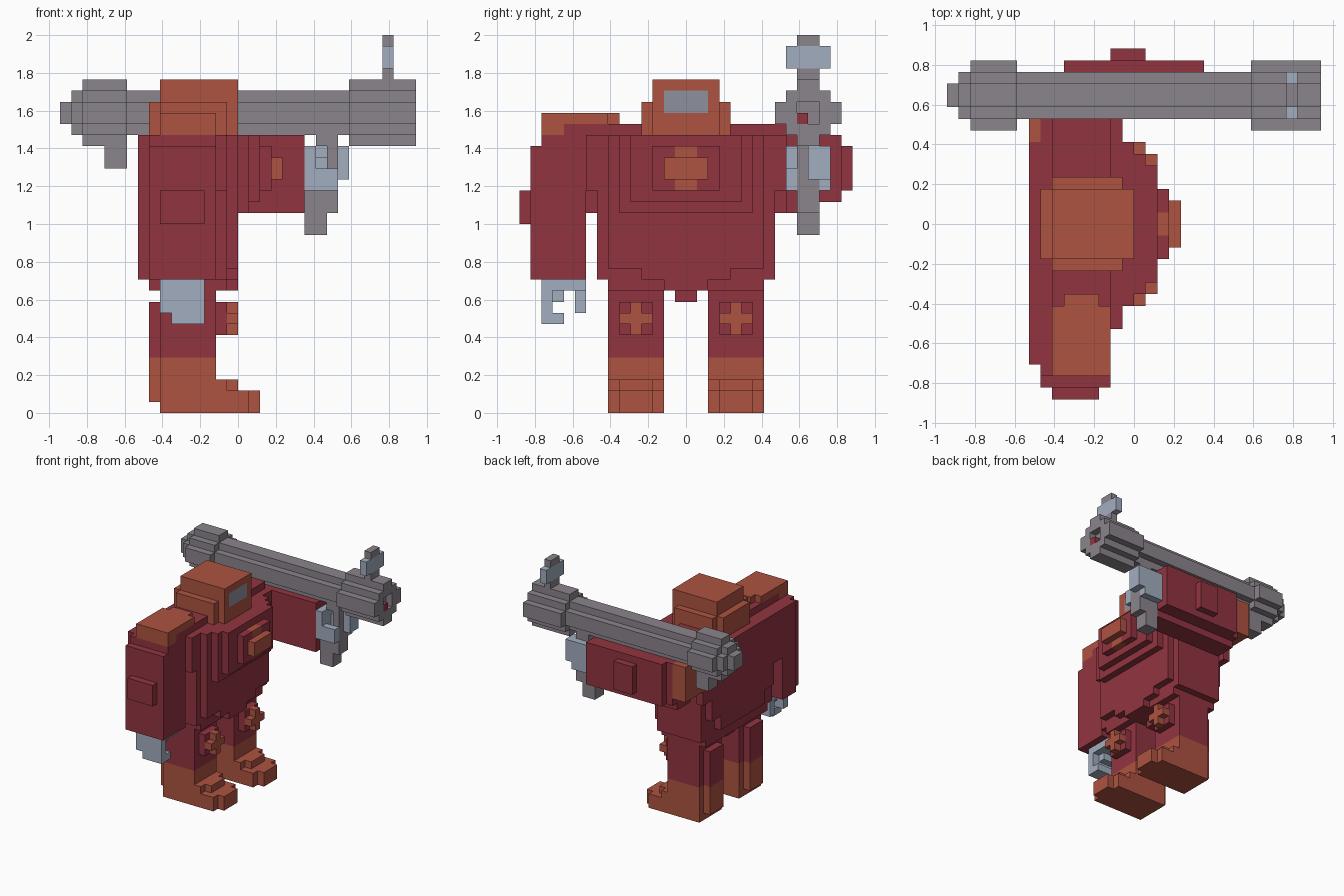
import bpy, bmesh

cube = bpy.data.objects.get("Cube")
if cube:
    bpy.data.objects.remove(cube, do_unlink=True)

U = 1 / 17  # size of one block

COLOURS = {"red": (145, 52, 64), "orange": (174, 83, 64), "grey": (138, 133, 140),
           "pale_blue": (162, 174, 191), "visor_grey": (143, 145, 156)}


def linear(c):
    c /= 255
    return c / 12.92 if c <= 0.04045 else ((c + 0.055) / 1.055) ** 2.4


mats = {}
for name, rgb in COLOURS.items():
    m = bpy.data.materials.new(name)
    m.use_nodes = True
    col = [linear(c) for c in rgb] + [1]
    m.diffuse_color = col
    m.node_tree.nodes["Principled BSDF"].inputs["Base Color"].default_value = col
    mats[name] = m

cells = {}  # block position -> (part, colour)


def same(p):
    return p


def mirror(p):
    return (p[0], -p[1], p[2])


def raised(p):
    """Swing the hanging right arm into the raised left arm."""
    return (18 - p[2], -p[1], p[0] + 27)


def fill(part, colour, *boxes, move=same):
    """Fill boxes (x0, x1, y0, y1, z0, z1) with blocks; colour None carves."""
    for x0, x1, y0, y1, z0, z1 in boxes:
        a, b = move((x0, y0, z0)), move((x1, y1, z1))
        lo = [min(p, q) for p, q in zip(a, b)]
        hi = [max(p, q) for p, q in zip(a, b)]
        for x in range(lo[0], hi[0]):
            for y in range(lo[1], hi[1]):
                for z in range(lo[2], hi[2]):
                    if colour:
                        cells[x, y, z] = (part, colour)
                    else:
                        cells.pop((x, y, z), None)


# Legs, boots and knee crosses
for side, move in (("right", same), ("left", mirror)):
    fill(side + "_leg", "red", (-7, -2, -7, -2, 5, 11), (-8, -7, -6, -3, 5, 10),
         (-2, -1, -6, -3, 7, 10), move=move)
    fill(side + "_knee_cross", "orange", (-1, 0, -6, -3, 8, 9),
         (-1, 0, -5, -4, 7, 10), move=move)
    fill(side + "_boot", "orange", (-7, -2, -7, -2, 0, 5), (-8, -7, -6, -3, 1, 5),
         (-2, 1, -7, -2, 0, 2), (1, 2, -6, -3, 0, 2),
         (-2, -1, -7, -2, 2, 3), (-1, 0, -6, -3, 2, 3), move=move)

# Torso with stepped back plate, belly and chest
fill("torso", "red",
     (-8, -1, -8, 8, 12, 25), (-8, -1, -7, 7, 11, 12), (-7, -3, -1, 1, 10, 11),
     (-8, -2, -9, 9, 20, 25), (-2, -1, -9, 9, 20, 25), (-7, -2, -9, 9, 25, 26),
     (-9, -8, -9, 9, 18, 25), (-9, -8, -7, 7, 15, 18), (-9, -8, -5, 5, 13, 15),
     (-1, 0, -7, 7, 13, 25), (-1, 0, -4, 4, 12, 13), (-1, 0, -2, 2, 11, 12),
     (0, 1, -6, 6, 18, 25), (1, 2, -5, 5, 19, 25), (2, 3, -3, 3, 20, 24))
fill("chest_badge", "orange", (2, 3, -1, 1, 20, 24), (2, 4, -2, 2, 21, 23))

# Arms with shoulder pads and hands
for side, move in (("right", same), ("left", raised)):
    fill(side + "_arm", "red", (-8, -2, -14, -9, 12, 24), (-8, -2, -13, -9, 24, 25),
         (-7, -2, -11, -8, 25, 26), (-9, -8, -12, -9, 12, 25),
         (-7, -3, -15, -14, 17, 20), move=move)
    fill(side + "_shoulder_pad", "orange", (-7, -2, -13, -7, 26, 27),
         (-6, -3, -7, -6, 26, 27), (-7, -2, -13, -11, 25, 26), move=move)
    fill(side + "_hand", "pale_blue", (-7, -3, -13, -9, 11, 12),
         (-7, -3, -13, -12, 9, 11), (-6, -3, -13, -11, 8, 9),
         (-6, -4, -12, -11, 10, 11), (-7, -5, -10, -9, 9, 11), move=move)

# Head and visor
fill("head", "orange", (-7, 0, -3, 3, 25, 30), (-7, -1, -4, 4, 25, 28),
     (-8, -7, -3, 3, 25, 28))
fill("visor", "visor_grey", (-1, 0, -2, 2, 27, 29))


def round_bar(part, x0, x1, r):
    """Stepped round bar along x around the launcher axis (y 11, z 27)."""
    for w in range(1, r + 1):
        h = r + 1 - w
        fill(part, "grey", (x0, x1, 11 - w, 11 + w, 27 - h, 27 + h))


# Shoulder launcher
round_bar("launcher_tube", -15, 10, 2)
round_bar("launcher_rear_block", -14, -10, 3)
round_bar("launcher_rear_cap", -16, -15, 1)
round_bar("launcher_front_block", 10, 16, 3)
fill("launcher_front_block", None, (15, 16, 10, 12, 26, 28))
fill("rocket_tip", "red", (15, 16, 10, 11, 26, 27))
fill("launcher_rear_foot", "grey", (-12, -10, 10, 12, 22, 24))
fill("launcher_grip", "grey", (7, 9, 10, 12, 24, 25), (8, 9, 10, 12, 21, 24),
     (7, 9, 10, 12, 20, 21), (6, 9, 10, 12, 18, 20), (6, 8, 10, 12, 16, 18))
fill("sight_frame", "grey", (13, 14, 10, 12, 30, 34))
fill("sight_glass", "pale_blue", (13, 14, 9, 13, 31, 33))

# Turn each part's blocks into a mesh of its outer faces
parts = {}
for pos, (part, colour) in cells.items():
    parts.setdefault(part, {})[pos] = colour

for part, blocks in parts.items():
    bm = bmesh.new()
    verts = {}
    used = sorted(set(blocks.values()))

    def vert(p):
        if p not in verts:
            verts[p] = bm.verts.new([c * U for c in p])
        return verts[p]

    for pos, colour in blocks.items():
        for axis in range(3):
            for d in (0, 1):
                near = list(pos)
                near[axis] += 2 * d - 1
                if tuple(near) in cells:
                    continue
                b, c = (axis + 1) % 3, (axis + 2) % 3
                corners = []
                for i, j in ((0, 0), (1, 0), (1, 1), (0, 1)):
                    p = list(pos)
                    p[axis] += d
                    p[b] += i
                    p[c] += j
                    corners.append(vert(tuple(p)))
                face = bm.faces.new(corners if d else corners[::-1])
                face.material_index = used.index(colour)
    mesh = bpy.data.meshes.new(part)
    bm.to_mesh(mesh)
    bm.free()
    for colour in used:
        mesh.materials.append(mats[colour])
    bpy.context.scene.collection.objects.link(bpy.data.objects.new(part, mesh))
